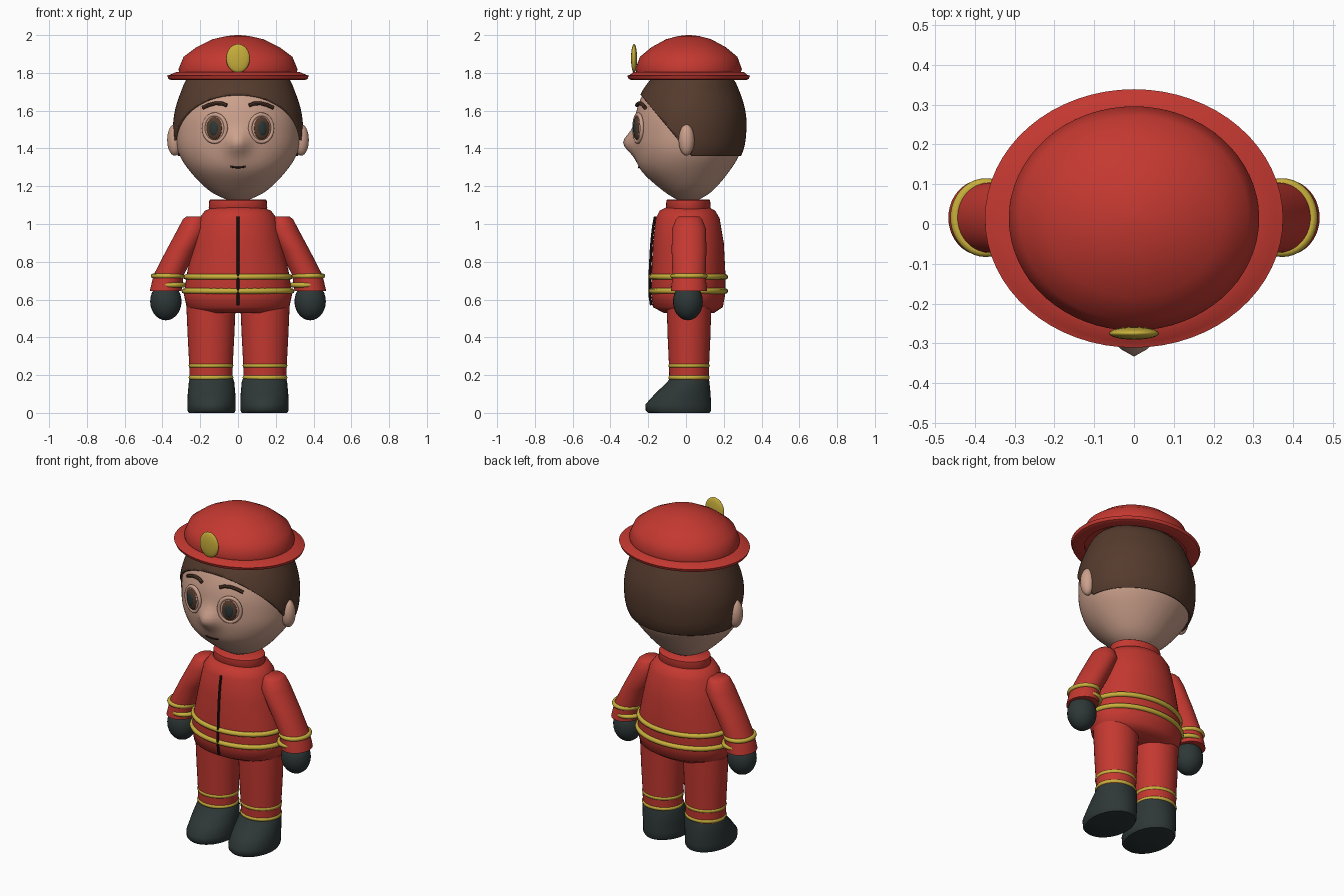
import bpy, bmesh, math
from math import sin, cos, pi, radians
from mathutils import Vector, Matrix
from mathutils.bvhtree import BVHTree

if "Cube" in bpy.data.objects:
    bpy.data.objects.remove(bpy.data.objects["Cube"], do_unlink=True)


def material(name, rgb):
    m = bpy.data.materials.new(name)
    m.use_nodes = True
    m.diffuse_color = (*rgb, 1)
    m.node_tree.nodes["Principled BSDF"].inputs["Base Color"].default_value = (*rgb, 1)
    return m


RED = material("uniform red", (0.55, 0.04, 0.03))
SKIN = material("skin", (0.60, 0.35, 0.26))
BROWN = material("hair brown", (0.09, 0.043, 0.026))
YELLOW = material("reflective yellow", (0.58, 0.43, 0.045))
CHARCOAL = material("charcoal", (0.027, 0.038, 0.038))
DARK = material("dark trim", (0.025, 0.01, 0.009))


def finish(name, mesh, mat, angle=40):
    mesh.materials.clear()
    mesh.materials.append(mat)
    mesh.shade_smooth()
    mesh.set_sharp_from_angle(angle=radians(angle))
    obj = bpy.data.objects.new(name, mesh)
    bpy.context.collection.objects.link(obj)
    return obj


def from_bmesh(name, bm, mat, matrix=None, angle=40):
    if matrix:
        bm.transform(matrix)
    bmesh.ops.recalc_face_normals(bm, faces=bm.faces)
    mesh = bpy.data.meshes.new(name)
    bm.to_mesh(mesh)
    bm.free()
    return finish(name, mesh, mat, angle)


def smooth_rings(rings, steps):
    """Catmull-Rom interpolation between the given cross-sections."""
    out = []
    for i in range(len(rings) - 1):
        a, b, c, d = (rings[min(max(i + k, 0), len(rings) - 1)] for k in (-1, 0, 1, 2))
        for s in range(steps):
            t = s / steps
            out.append([q + 0.5 * t * (r - p + t * (2*p - 5*q + 4*r - w + t * (3*(q - r) + w - p)))
                        for p, q, r, w in zip(a, b, c, d)])
    return out + [rings[-1]]


def loft(rings, sides=40, closed=False):
    """Skin elliptical rings given as (z, cx, cy, rx, ry)."""
    bm = bmesh.new()
    loops = [[bm.verts.new((cx + rx * cos(2*pi*i/sides), cy + ry * sin(2*pi*i/sides), z))
              for i in range(sides)] for z, cx, cy, rx, ry in rings]
    pairs = list(zip(loops, loops[1:]))
    if closed:
        pairs.append((loops[-1], loops[0]))
    else:
        bm.faces.new(loops[0])
        bm.faces.new(loops[-1])
    for a, b in pairs:
        for i in range(sides):
            j = (i + 1) % sides
            bm.faces.new((a[i], a[j], b[j], b[i]))
    return bm


def band(name, z, cx, cy, rx, ry, r, mat=YELLOW, matrix=None):
    rings = [(z + r * sin(t), cx, cy, rx + r * cos(t), ry + r * cos(t))
             for t in (k * pi / 4 for k in range(8))]
    return from_bmesh(name, loft(rings, closed=True), mat, matrix, 60)


def ellipsoid(name, center, radii, mat, turn=0):
    bm = bmesh.new()
    bmesh.ops.create_uvsphere(bm, u_segments=24, v_segments=14, radius=1)
    matrix = Matrix.Translation(center) @ Matrix.Rotation(turn, 4, 'Z') @ Matrix.Diagonal((*radii, 1))
    return from_bmesh(name, bm, mat, matrix, 60)


def tube(name, points, radius, mat):
    curve = bpy.data.curves.new(name, 'CURVE')
    curve.dimensions = '3D'
    curve.bevel_depth, curve.bevel_resolution, curve.use_fill_caps = radius, 2, True
    spline = curve.splines.new('POLY')
    spline.points.add(len(points) - 1)
    for p, co in zip(spline.points, points):
        p.co = (*co, 1)
    helper = bpy.data.objects.new(name + " path", curve)
    mesh = bpy.data.meshes.new_from_object(helper)
    bpy.data.objects.remove(helper)
    return finish(name, mesh, mat)


def front_of(tree, x, z, lift=0.0):
    """Point on the front of a surface at the given x and z."""
    hit = tree.ray_cast(Vector((x, -2, z)), Vector((0, 1, 0)))[0]
    return Vector((x, hit.y - lift, z))


# Head with a nose pulled out of the face
def head_bmesh(grow=0.0):
    spans = [(1.125, .05, -.04, .06), (1.175, .15, -.12, .14), (1.28, .255, -.235, .23),
             (1.385, .318, -.272, .29), (1.5, .332, -.275, .308), (1.6, .322, -.262, .302),
             (1.7, .29, -.222, .272), (1.78, .247, -.16, .228), (1.86, .12, -.06, .12)]
    rings = [(z, 0, (f + b) / 2, rx + grow, (b - f) / 2 + grow) for z, rx, f, b in spans]
    return loft(smooth_rings(rings, 5), 64)


bm = head_bmesh()
for v in bm.verts:
    if v.co.y < 0:
        v.co.y -= 0.057 * math.exp(-(v.co.x / 0.055) ** 2 - ((v.co.z - 1.43) / 0.06) ** 2)
face = BVHTree.FromBMesh(bm)
from_bmesh("head", bm, SKIN, angle=70)

# Hair cap trimmed level at the back and sloping up to the forehead
bm = head_bmesh(0.012)
for normal in ((0, 0, 1), (0, 1.2, 1)):
    bmesh.ops.bisect_plane(bm, geom=bm.verts[:] + bm.edges[:] + bm.faces[:],
                           plane_co=(0, 0.03, 1.36), plane_no=normal, clear_inner=True)
hair = from_bmesh("hair", bm, BROWN, angle=60)
shell = hair.modifiers.new("thickness", 'SOLIDIFY')
shell.thickness, shell.offset = 0.02, -1

# Helmet
HY = 0.014
brim = [(1.765, .30, .25), (1.762, .355, .305), (1.768, .368, .318), (1.785, .375, .325),
        (1.79, .36, .31), (1.805, .325, .292), (1.805, .30, .26)]
from_bmesh("helmet_brim", loft([(z, 0, HY, rx, ry) for z, rx, ry in brim], 64, True), RED)
dome = [(1.795, .31, .274), (1.82, .315, .282), (1.885, .288, .258), (1.935, .222, .198),
        (1.978, .135, .12), (1.995, .06, .055), (2.0, .01, .01)]
from_bmesh("helmet_dome", loft([(z, 0, HY, rx, ry) for z, rx, ry in dome], 64), RED, angle=60)
ellipsoid("helmet_badge", (0, -.275, 1.877), (.063, .016, .076), YELLOW)

# Mouth
tube("mouth", [front_of(face, x, 1.305 - 0.006 * cos(x * 38), .001)
               for x in (-.04, -.02, 0, .02, .04)], .005, DARK)

# Jacket body and collar
jacket = [(.53, .225, -.12, .15), (.56, .272, -.175, .195), (.63, .287, -.185, .208),
          (.75, .268, -.183, .208), (.9, .235, -.175, .2), (1.03, .205, -.16, .178),
          (1.07, .175, -.14, .155), (1.09, .13, -.1, .12)]
bm = loft([(z, 0, (f + b) / 2, rx, (b - f) / 2) for z, rx, f, b in jacket], 48)
chest = BVHTree.FromBMesh(bm)
from_bmesh("jacket", bm, RED, angle=60)
collar = [(1.075, .15, .112), (1.085, .155, .118), (1.125, .152, .116), (1.13, .145, .11)]
from_bmesh("collar", loft([(z, 0, .012, rx, ry) for z, rx, ry in collar]), RED)
band("jacket_band_upper", .72, 0, .012, .274, .196, .015)
band("jacket_band_lower", .645, 0, .012, .284, .196, .015)
tube("zip", [front_of(chest, 0, .57 + .0522 * i, .008) for i in range(10)], .007, DARK)

for side, label in ((1, "left"), (-1, "right")):
    # Face details
    eye = front_of(face, side * .123, 1.507)
    turn = side * .33
    tilt = Matrix.Translation(eye) @ Matrix.Rotation(turn, 4, 'Z') @ Matrix.Rotation(pi / 2, 4, 'X')
    band(label + "_eyelid", 0, 0, 0, .062, .072, .011, SKIN, tilt)
    out = Vector((sin(turn), -cos(turn), 0))
    ellipsoid(label + "_eyeball", eye, (.056, .016, .068), SKIN, turn)
    ellipsoid(label + "_iris", eye + out * .008, (.044, .014, .06), BROWN, turn)
    ellipsoid(label + "_pupil", eye + out * .016, (.026, .01, .04), CHARCOAL, turn)
    brow = [(.06, 1.628), (.085, 1.638), (.12, 1.639), (.155, 1.63), (.187, 1.615)]
    tube(label + "_eyebrow", [front_of(face, side * x, z, .012) for x, z in brow], .01, BROWN)
    ellipsoid(label + "_ear", (side * .335, .003, 1.445), (.04, .042, .083), SKIN)

    # Sleeve, cuff bands and glove
    sleeve = [(1.04, .228, .045, .055), (1.025, .232, .06, .07), (.975, .24, .078, .09),
              (.86, .3, .08, .092), (.73, .367, .08, .088), (.645, .383, .084, .095)]
    from_bmesh(label + "_sleeve", loft([(z, side * cx, .016, rx, ry) for z, cx, rx, ry in sleeve]),
               RED, angle=60)
    band(label + "_cuff_band_upper", .725, side * .373, .016, .076, .086, .013)
    band(label + "_cuff_band_lower", .677, side * .357, .016, .071, .085, .013)
    ellipsoid(label + "_glove", (side * .382, .01, .59), (.083, .079, .1), CHARCOAL)

    # Trouser leg with bands
    leg = [(.17, .113, .104), (.25, .115, .106), (.4, .123, .113), (.56, .13, .118)]
    from_bmesh(label + "_trouser_leg", loft([(z, side * .143, .016, rx, ry) for z, rx, ry in leg]), RED)
    for z, place in ((.25, "upper"), (.187, "lower")):
        band(f"{label}_leg_band_{place}", z, side * .143, .016, .106, .097, .013)

    # Boot with a toe that reaches forward
    boot = [(0, .12, -.2, .125), (.012, .127, -.213, .132), (.045, .128, -.215, .133),
            (.1, .126, -.165, .13), (.165, .12, -.098, .124), (.185, .113, -.085, .118)]
    from_bmesh(label + "_boot", loft([(z, side * .14, (f + b) / 2, rx, (b - f) / 2)
                                      for z, rx, f, b in boot]), CHARCOAL, angle=50)
